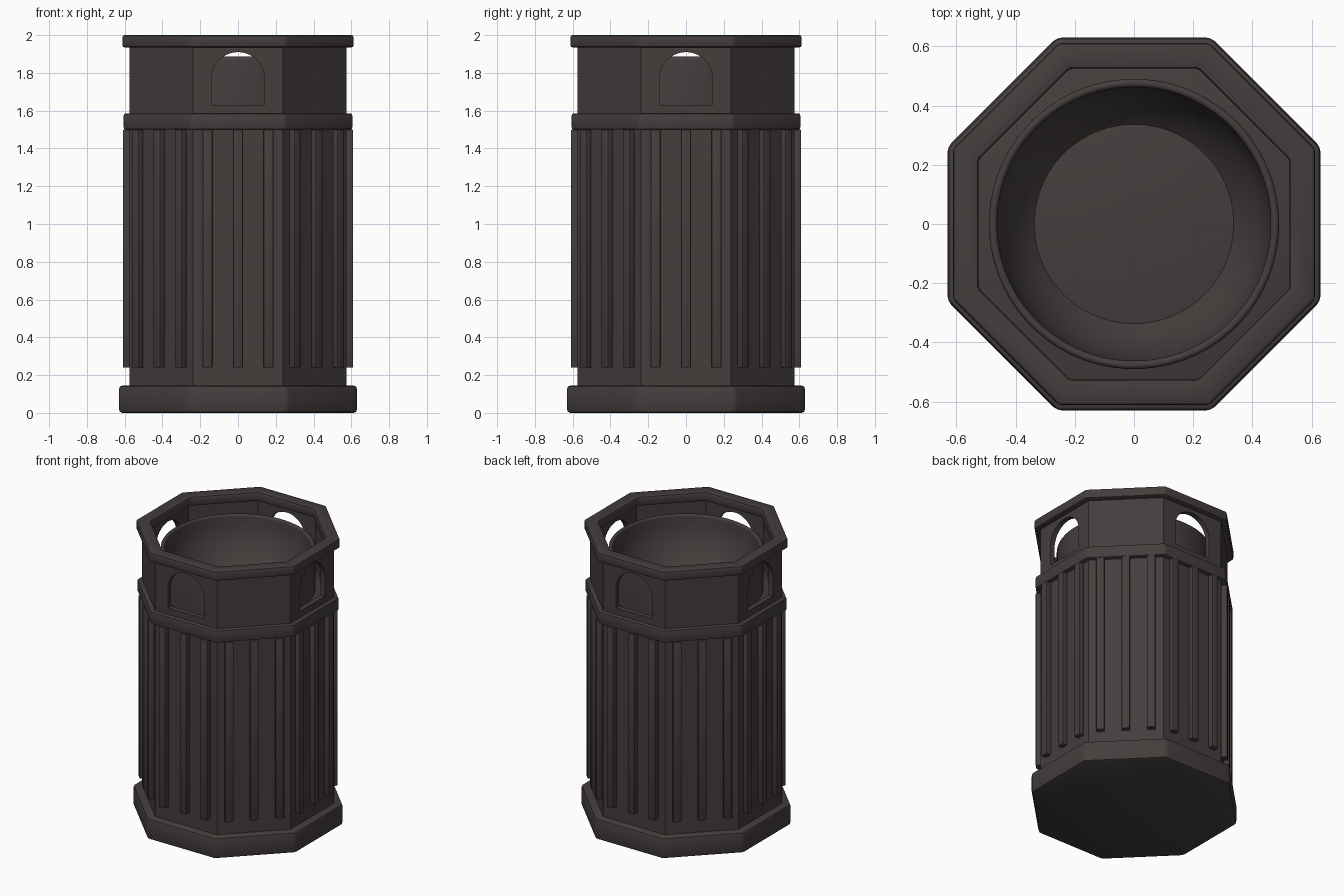
import bpy, bmesh
from math import sin, cos, pi
from mathutils import Matrix, Vector

if "Cube" in bpy.data.objects:
    bpy.data.objects.remove(bpy.data.objects["Cube"], do_unlink=True)

mat = bpy.data.materials.new("dark brown metal")
mat.use_nodes = True
COLOUR = (0.058, 0.047, 0.046, 1)
mat.diffuse_color = COLOUR
bsdf = mat.node_tree.nodes["Principled BSDF"]
bsdf.inputs["Base Color"].default_value = COLOUR
bsdf.inputs["Roughness"].default_value = 0.7


def finish(name, bm, bevel=0, smooth=True):
    bmesh.ops.recalc_face_normals(bm, faces=bm.faces)
    mesh = bpy.data.meshes.new(name)
    bm.to_mesh(mesh)
    bm.free()
    mesh.materials.append(mat)
    ob = bpy.data.objects.new(name, mesh)
    bpy.context.collection.objects.link(ob)
    bpy.ops.object.select_all(action="DESELECT")
    ob.select_set(True)
    bpy.context.view_layer.objects.active = ob
    if bevel:
        mod = ob.modifiers.new("soft edges", "BEVEL")
        mod.width = bevel
        mod.segments = 2
        bpy.ops.object.modifier_apply(modifier=mod.name)
    if smooth:
        bpy.ops.object.shade_smooth_by_angle(angle=pi / 5)
    return ob


def lathe(bm, profile, sides, closed):
    """Revolve (radius, z) points; radius is the distance to a flat side."""
    rings = []
    for r, z in profile:
        if r == 0:
            rings.append([bm.verts.new((0, 0, z))] * sides)
            continue
        k = r / cos(pi / sides)
        angles = [(i + 0.5) * 2 * pi / sides for i in range(sides)]
        rings.append([bm.verts.new((k * cos(a), k * sin(a), z)) for a in angles])
    pairs = list(zip(rings, rings[1:]))
    if closed:
        pairs.append((rings[-1], rings[0]))
    for lo, hi in pairs:
        for i in range(sides):
            j = (i + 1) % sides
            quad = list(dict.fromkeys([lo[i], lo[j], hi[j], hi[i]]))
            bm.faces.new(quad)
    return rings


def octagon(name, outer, z0, z1, inner=None, bevel=0):
    bm = bmesh.new()
    if inner:
        lathe(bm, [(outer, z0), (outer, z1), (inner, z1), (inner, z0)], 8, True)
    else:
        lo, hi = lathe(bm, [(outer, z0), (outer, z1)], 8, False)
        bm.faces.new(lo)
        bm.faces.new(hi)
    return finish(name, bm, bevel)


# Octagonal shell
octagon("base_plinth", 0.63, 0, 0.145, bevel=0.018)
octagon("body", 0.575, 0.1, 1.57)
octagon("middle_band", 0.605, 1.5, 1.585, bevel=0.01)
octagon("top_rim", 0.612, 1.935, 2.0, inner=0.525, bevel=0.012)
wall = octagon("opening_wall", 0.575, 1.56, 1.95, inner=0.54)

# Arched openings through the front, back, left and right walls
for turn in (0, pi / 2):
    bm = bmesh.new()
    w, spring, steps = 0.14, 1.77, 20
    arch = [(-w, 1.63), (w, 1.63)]
    arch += [(w * cos(pi * i / steps), spring + w * sin(pi * i / steps))
             for i in range(steps + 1)]
    face = bm.faces.new([bm.verts.new((x, -1, z)) for x, z in arch])
    ext = bmesh.ops.extrude_face_region(bm, geom=[face])
    moved = [g for g in ext["geom"] if isinstance(g, bmesh.types.BMVert)]
    bmesh.ops.translate(bm, verts=moved, vec=(0, 2, 0))
    bm.transform(Matrix.Rotation(turn, 4, "Z"))
    cutter = finish("arch_cutter", bm, smooth=False)
    cutter.hide_render = True
    bpy.context.view_layer.objects.active = wall
    mod = wall.modifiers.new("arch", "BOOLEAN")
    mod.operation = "DIFFERENCE"
    mod.solver = "EXACT"
    mod.object = cutter
    bpy.ops.object.modifier_apply(modifier=mod.name)
    bpy.data.objects.remove(cutter, do_unlink=True)

# Three vertical ribs on each of the eight sides
bm = bmesh.new()
for side in range(8):
    for x in (-0.162, 0, 0.162):
        place = (Matrix.Rotation(side * pi / 4, 4, "Z")
                 @ Matrix.Translation((x, -0.585, 0.87))
                 @ Matrix.Diagonal((0.052, 0.05, 1.26, 1)))
        bmesh.ops.create_cube(bm, size=1, matrix=place)
finish("side_ribs", bm, bevel=0.005)

# Round liner with a rolled lip and a concave bowl
top, lip, bowl, depth = 1.872, 0.014, 0.462, 0.42
profile = [(0.49, 1.56)]
profile += [(0.476 + lip * cos(a), top + lip * sin(a))
            for a in (pi * i / 8 for i in range(9))]
profile += [(bowl * cos(a), top - depth * sin(a))
            for a in (pi / 2 * i / 16 for i in range(1, 16))]
profile.append((0, top - depth))
bm = bmesh.new()
lathe(bm, profile, 64, False)
liner = finish("bowl_liner", bm)
# The open sheet must face outward at its side and upward in the bowl
if liner.data.polygons[0].normal.dot(Vector((*liner.data.polygons[0].center.xy, 0))) < 0:
    liner.data.flip_normals()
